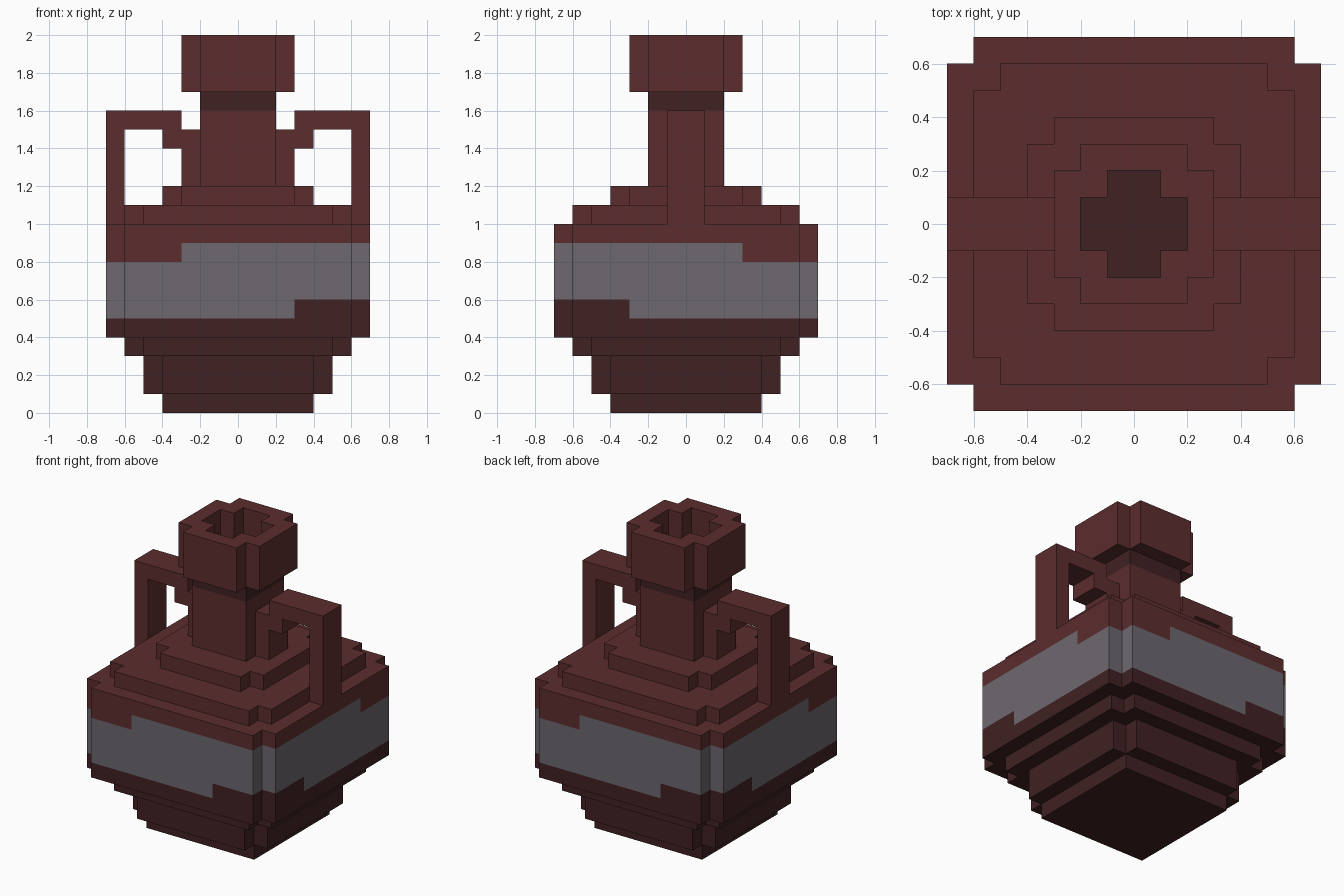
import bpy
import bmesh
from mathutils import Vector

cube = bpy.data.objects.get("Cube")
if cube:
    bpy.data.objects.remove(cube, do_unlink=True)


def srgb(r, g, b):
    return tuple((c / 255 / 12.92) if c < 11 else ((c / 255 + 0.055) / 1.055) ** 2.4
                 for c in (r, g, b)) + (1.0,)


def material(name, color):
    mat = bpy.data.materials.new(name)
    mat.use_nodes = True
    mat.diffuse_color = color
    bsdf = mat.node_tree.nodes["Principled BSDF"]
    bsdf.inputs["Base Color"].default_value = color
    bsdf.inputs["Roughness"].default_value = 0.9
    return mat


red = material("red clay", srgb(92, 45, 45))
dark = material("dark clay", srgb(64, 33, 34))
gray = material("gray glaze", srgb(109, 104, 111))


def finish(name, bm, *mats):
    bmesh.ops.recalc_face_normals(bm, faces=bm.faces)
    mesh = bpy.data.meshes.new(name)
    bm.to_mesh(mesh)
    bm.free()
    for mat in mats:
        mesh.materials.append(mat)
    obj = bpy.data.objects.new(name, mesh)
    bpy.context.collection.objects.link(obj)
    return obj


def outline(half, notch=0.1):
    """Square outline, with a square step cut from each corner."""
    if not notch:
        return [(half, -half), (half, half), (-half, half), (-half, -half)]
    n = half - notch
    points, corner = [], [(half, n), (n, n), (n, half)]
    for _ in range(4):
        points += corner
        corner = [(-y, x) for x, y in corner]
    return points


def extrude(points, vector):
    bm = bmesh.new()
    face = bm.faces.new([bm.verts.new(p) for p in points])
    top = bmesh.ops.extrude_face_region(bm, geom=[face])["geom"]
    verts = [v for v in top if isinstance(v, bmesh.types.BMVert)]
    bmesh.ops.translate(bm, verts=verts, vec=vector)
    return bm


def layer(half, z0, z1, notch=0.1):
    return extrude([(x, y, z0) for x, y in outline(half, notch)], (0, 0, z1 - z0))


def cut(bm, axis, value):
    normal = Vector((0, 0, 0))
    normal[axis] = 1
    bmesh.ops.bisect_plane(bm, geom=bm.verts[:] + bm.edges[:] + bm.faces[:],
                           plane_co=normal * value, plane_no=normal)


# Stepped foot, shoulder and lower neck
finish("foot", layer(0.4, 0.0, 0.1, 0), dark)
finish("lower_body", layer(0.5, 0.1, 0.3), dark)
finish("body_step", layer(0.6, 0.3, 0.4), dark)
finish("shoulder", layer(0.6, 1.0, 1.1), red)
finish("collar", layer(0.4, 1.1, 1.2), red)

# Belly with a stepped glaze band, shifted up or down at alternate corners
bm = layer(0.7, 0.4, 1.0)
for z in (0.5, 0.6, 0.8, 0.9):
    cut(bm, 2, z)
for axis in (0, 1):
    for side in (-0.3, 0.3):
        cut(bm, axis, side)
for face in bm.faces:
    x, y, z = face.calc_center_median()
    low, high = 0.5, 0.9
    if abs(x) > 0.3 and abs(y) > 0.3:
        if x * y > 0:
            high = 0.8
        else:
            low = 0.6
    face.material_index = 0 if z < low else 1 if z < high else 2
finish("belly", bm, dark, gray, red)

# Neck with a dark ring under the lip
finish("neck", layer(0.2, 1.2, 1.6, 0), red)
finish("neck_ring", layer(0.2, 1.6, 1.7, 0), dark)

# Hollow lip: four matching loops joined into a ring
bm = bmesh.new()
loops = [[bm.verts.new((x, y, z)) for x, y in outline(half)]
         for half, z in ((0.3, 1.7), (0.3, 2.0), (0.2, 2.0), (0.2, 1.7))]
for a, b in zip(loops, loops[1:] + loops[:1]):
    for i in range(len(a)):
        j = (i + 1) % len(a)
        bm.faces.new((a[i], a[j], b[j], b[i]))
finish("lip", bm, red)

# Handle profile, mirrored to the other side
profile = [(0.7, 1.0), (0.7, 1.6), (0.3, 1.6), (0.3, 1.5), (0.2, 1.5), (0.2, 1.2),
           (0.3, 1.2), (0.3, 1.4), (0.4, 1.4), (0.4, 1.5), (0.6, 1.5), (0.6, 1.0)]
handles = finish("handles", extrude([(x, -0.1, z) for x, z in profile], (0, 0.2, 0)), red)
handles.modifiers.new("mirror", 'MIRROR').use_axis[0] = True
